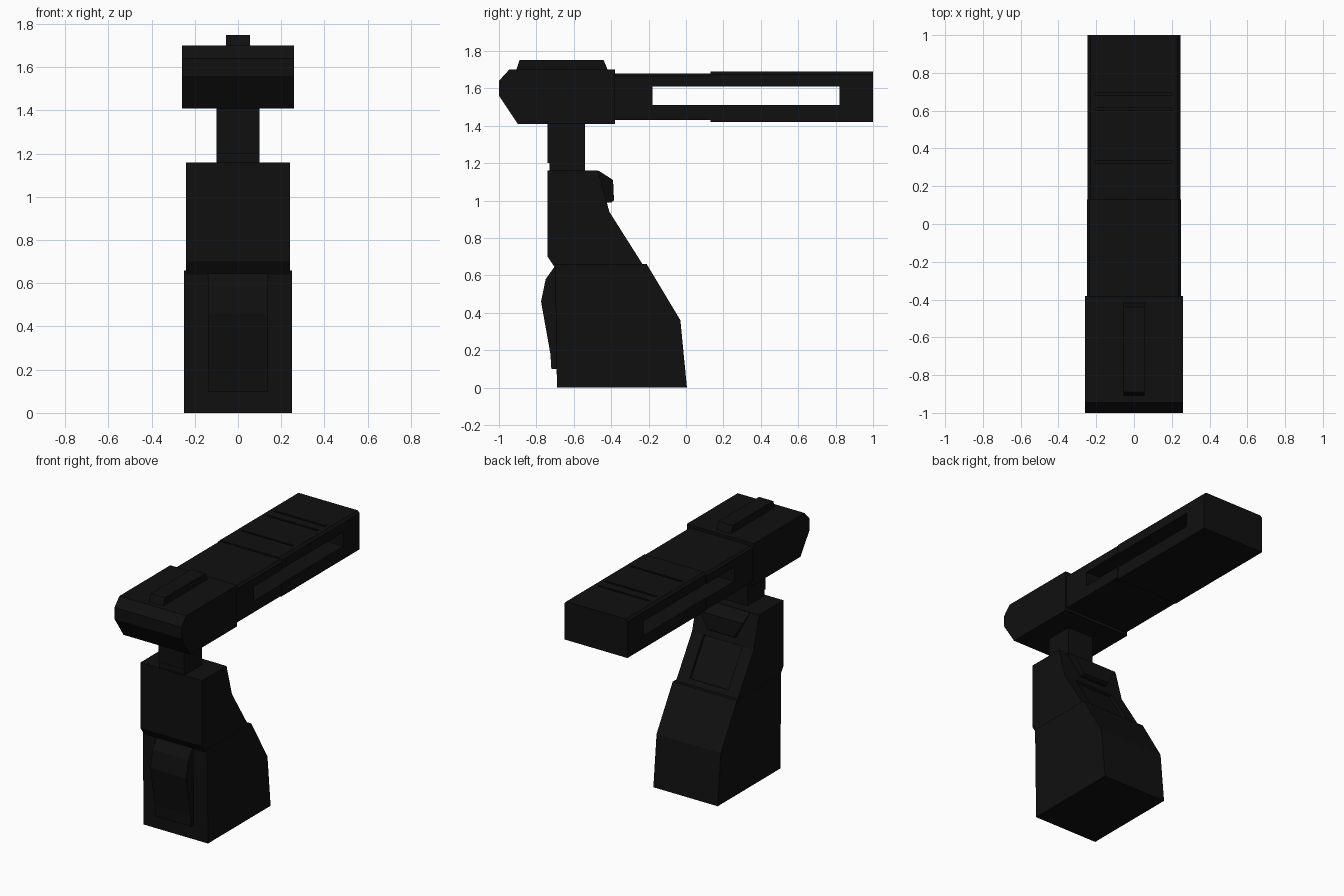
import bpy, bmesh

if "Cube" in bpy.data.objects:
    bpy.data.objects.remove(bpy.data.objects["Cube"])

black = bpy.data.materials.new("matte_black")
black.diffuse_color = (0.005, 0.005, 0.005, 1)
black.use_nodes = True
black.node_tree.nodes["Principled BSDF"].inputs["Base Color"].default_value = black.diffuse_color


def prism(name, pts, a, b, axis="x", end_scale=None):
    """Extrude a closed profile: (y, z) along x, or (x, z) along y."""
    place = (lambda p, t: (t, p[0], p[1])) if axis == "x" else (lambda p, t: (p[0], t, p[1]))
    bm = bmesh.new()
    lo = [bm.verts.new(place(p, a)) for p in pts]
    hi = [bm.verts.new(place(p, b)) for p in pts]
    bm.faces.new(lo)
    bm.faces.new(hi)
    n = len(pts)
    for i in range(n):
        bm.faces.new((lo[i], lo[(i + 1) % n], hi[(i + 1) % n], hi[i]))
    bmesh.ops.recalc_face_normals(bm, faces=bm.faces)
    me = bpy.data.meshes.new(name)
    bm.to_mesh(me)
    bm.free()
    ob = bpy.data.objects.new(name, me)
    bpy.context.collection.objects.link(ob)
    me.materials.append(black)
    return ob


def box(name, x, y, z):
    return prism(name, [(y[0], z[0]), (y[1], z[0]), (y[1], z[1]), (y[0], z[1])], *x)


def cut(ob, cutter):
    cutter.hide_render = True
    cutter.hide_viewport = True
    cutter.display_type = "WIRE"
    m = ob.modifiers.new("cut", "BOOLEAN")
    m.operation = "DIFFERENCE"
    m.solver = "EXACT"
    m.object = cutter


# Lower grip base and its raised front lever
prism("grip_base", [(-0.69, 0), (0.005, 0), (-0.03, 0.36), (-0.21, 0.66), (-0.70, 0.66)], -0.25, 0.25)
prism("front_lever", [(-0.68, 0.10), (-0.72, 0.10), (-0.725, 0.18), (-0.775, 0.46),
                      (-0.75, 0.58), (-0.70, 0.65), (-0.68, 0.65)], -0.14, 0.14)

# Upper grip with a shallow recess in its sloping back
upper = prism("grip_upper", [(-0.70, 0.64), (-0.74, 0.70), (-0.74, 1.16), (-0.47, 1.16),
                             (-0.41, 0.94), (-0.22, 0.64)], -0.24, 0.24)
cut(upper, prism("recess_cutter", [(-0.425, 0.93), (-0.27, 0.685), (-0.20, 0.72), (-0.35, 0.97)], -0.15, 0.15))

# Rear hood, narrowing downwards
hood = prism("rear_hood", [(-0.50, 1.158), (-0.465, 1.158), (-0.39, 1.11), (-0.385, 1.0),
                           (-0.40, 0.99), (-0.50, 0.99)], -0.17, 0.17)
for v in hood.data.vertices:
    if v.co.z < 1.05:
        v.co.x *= 0.6

# Neck and collar
box("neck", (-0.10, 0.10), (-0.74, -0.54), (1.20, 1.43))
box("neck_collar", (-0.10, 0.10), (-0.73, -0.54), (1.14, 1.20))

# Head block and top rib
prism("head", [(-1, 1.56), (-1, 1.64), (-0.945, 1.70), (-0.38, 1.70), (-0.38, 1.41), (-0.90, 1.41)], -0.26, 0.26)
prism("top_rib", [(-0.91, 1.69), (-0.89, 1.75), (-0.44, 1.75), (-0.415, 1.69)], -0.055, 0.055)

# Long arm in two steps with a slot through both sides
def section(w, lo, hi, c):
    return [(-w, lo), (w, lo), (w, hi - c), (w - c, hi), (-w + c, hi), (-w, hi - c)]

arm_front = prism("arm_front", section(0.25, 1.43, 1.68, 0.015), -0.40, 0.13, "y")
arm_rear = prism("arm_rear", section(0.245, 1.42, 1.69, 0.015), 0.13, 1.0, "y")
slot = box("slot_cutter", (-0.5, 0.5), (-0.18, 0.82), (1.51, 1.61))
cut(arm_front, slot)
cut(arm_rear, slot)

# Shallow grooves across the arm's top
for i, y in enumerate((0.32, 0.60, 0.68)):
    cut(arm_rear, box(f"groove_cutter_{i}", (-0.20, 0.20), (y, y + 0.015), (1.68, 1.75)))
